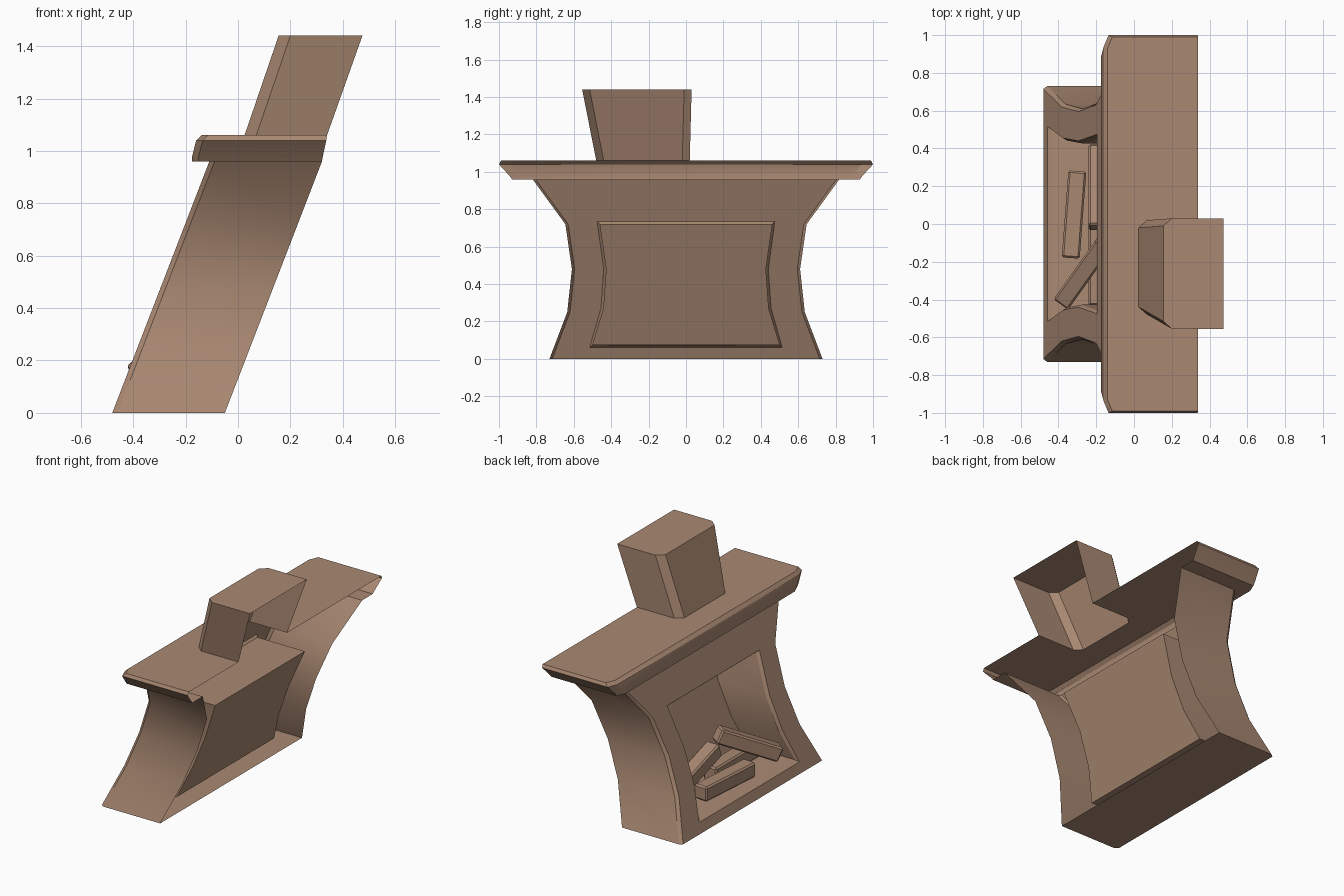
import bpy, bmesh, math
from mathutils import Vector

if "Cube" in bpy.data.objects:
    bpy.data.objects.remove(bpy.data.objects["Cube"])

mat = bpy.data.materials.new("brown_stone")
mat.diffuse_color = (0.40, 0.25, 0.17, 1)
mat.use_nodes = True
mat.node_tree.nodes["Principled BSDF"].inputs["Base Color"].default_value = mat.diffuse_color


def finish(bm, name, angle=30):
    bmesh.ops.recalc_face_normals(bm, faces=bm.faces)
    me = bpy.data.meshes.new(name)
    bm.to_mesh(me)
    bm.free()
    ob = bpy.data.objects.new(name, me)
    bpy.context.collection.objects.link(ob)
    me.materials.append(mat)
    bpy.ops.object.select_all(action='DESELECT')
    ob.select_set(True)
    bpy.context.view_layer.objects.active = ob
    bpy.ops.object.shade_smooth_by_angle(angle=math.radians(angle))
    return ob


def section(z, y0, y1, xf, xb, cx, cy):
    """U-shaped outline, open at the back, with chamfered front corners."""
    return [(xb, y0, z), (xf + cx, y0, z), (xf, y0 + cy, z),
            (xf, y1 - cy, z), (xf + cx, y1, z), (xb, y1, z)]


def loft(bm, sections, skip=()):
    rows = [[bm.verts.new(p) for p in s] for s in sections]
    for a, b in zip(rows, rows[1:]):
        for i in range(len(a) - 1):
            if i not in skip:
                bm.faces.new((a[i], a[i + 1], b[i + 1], b[i]))
    return rows


LEAN = 0.386


def front_x(z):
    return -0.48 + LEAN * z


# Leaning surround: waisted shell with an open back and an opening in front
body_profile = [(0, 0.73), (0.25, 0.635), (0.48, 0.61), (0.72, 0.645), (0.96, 0.82)]
body = [section(z, -w, w, front_x(z), front_x(z) + 0.43, 0.02, 0.015)
        for z, w in body_profile]
bm = bmesh.new()
rows = loft(bm, body, skip=(2,))
bm.faces.new(rows[0])

opening = [(0.06, 0.515), (0.27, 0.455), (0.48, 0.44), (0.735, 0.475)]
sides = []
for s, col in ((-1, 2), (1, 3)):
    inner = [bm.verts.new((front_x(z), s * w, z)) for z, w in opening]
    bm.faces.new([r[col] for r in rows] + inner[::-1])
    sides.append(inner)
bm.faces.new((rows[0][2], rows[0][3], sides[1][0], sides[0][0]))
bm.faces.new((rows[-1][2], rows[-1][3], sides[1][-1], sides[0][-1]))
finish(bm, "fireplace_surround")

# Firebox: chamfered rim, walls and back panel
bm = bmesh.new()


def box_loop(inset, depth):
    zmid = 0.4
    left, right = [], []
    for i, (z, w) in enumerate(opening):
        z2 = z + (inset if i == 0 else -inset if i == 3 else 0)
        x = front_x(z2) + depth
        left.append((x, -(w - inset), z2))
        right.append((x, w - inset, z2))
    return [bm.verts.new(p) for p in left + right[::-1]]


loops = [box_loop(0, 0), box_loop(0.013, 0.02), box_loop(0.013, 0.36)]
for a, b in zip(loops, loops[1:]):
    n = len(a)
    for i in range(n):
        j = (i + 1) % n
        bm.faces.new((a[i], a[j], b[j], b[i]))
bm.faces.new(loops[-1])
finish(bm, "firebox")

# Mantel shelf: underside, moulded edge and top with a gap for the chimney
chimney_base = section(1.06, -0.48, 0.02, 0.025, 0.34, 0.045, 0.04)
mantel = [body[-1]]
for z, w, xf, xb in ((0.96, 0.93, -0.175, 0.32), (0.98, 0.945, -0.175, 0.324),
                     (1.04, 1.0, -0.16, 0.337), (1.06, 0.99, -0.14, 0.34)):
    mantel.append(section(z, -w, w, xf, xb, 0.025, 0.06))
mantel.append(chimney_base)
bm = bmesh.new()
loft(bm, mantel)
finish(bm, "mantel_shelf")

# Flaring chimney, capped on top and open at the back
bm = bmesh.new()
rows = loft(bm, [chimney_base,
                 section(1.44, -0.555, 0.03, 0.155, 0.475, 0.045, 0.04)])
bm.faces.new(rows[-1])
finish(bm, "chimney")


def log(name, a, b, size=0.095):
    """Square chamfered log running from a to b."""
    a, b = Vector(a), Vector(b)
    bm = bmesh.new()
    bmesh.ops.create_cube(bm, size=1)
    bmesh.ops.scale(bm, vec=(size, (b - a).length, size), verts=bm.verts)
    bmesh.ops.bevel(bm, geom=bm.edges[:], offset=0.01, segments=1, affect='EDGES')
    ob = finish(bm, name, 20)
    ob.location = (a + b) / 2
    ob.rotation_mode = 'QUATERNION'
    ob.rotation_quaternion = (b - a).to_track_quat('Y', 'Z')


# Stacked logs on the hearth
log("log_front", (-0.30, 0.28, 0.12), (-0.335, -0.18, 0.12))
log("log_cross", (-0.378, -0.412, 0.14), (-0.155, -0.10, 0.32))
log("log_leaning", (-0.193, 0.41, 0.13), (-0.193, -0.02, 0.27))
log("log_rear", (-0.193, 0.03, 0.12), (-0.193, -0.43, 0.12))
